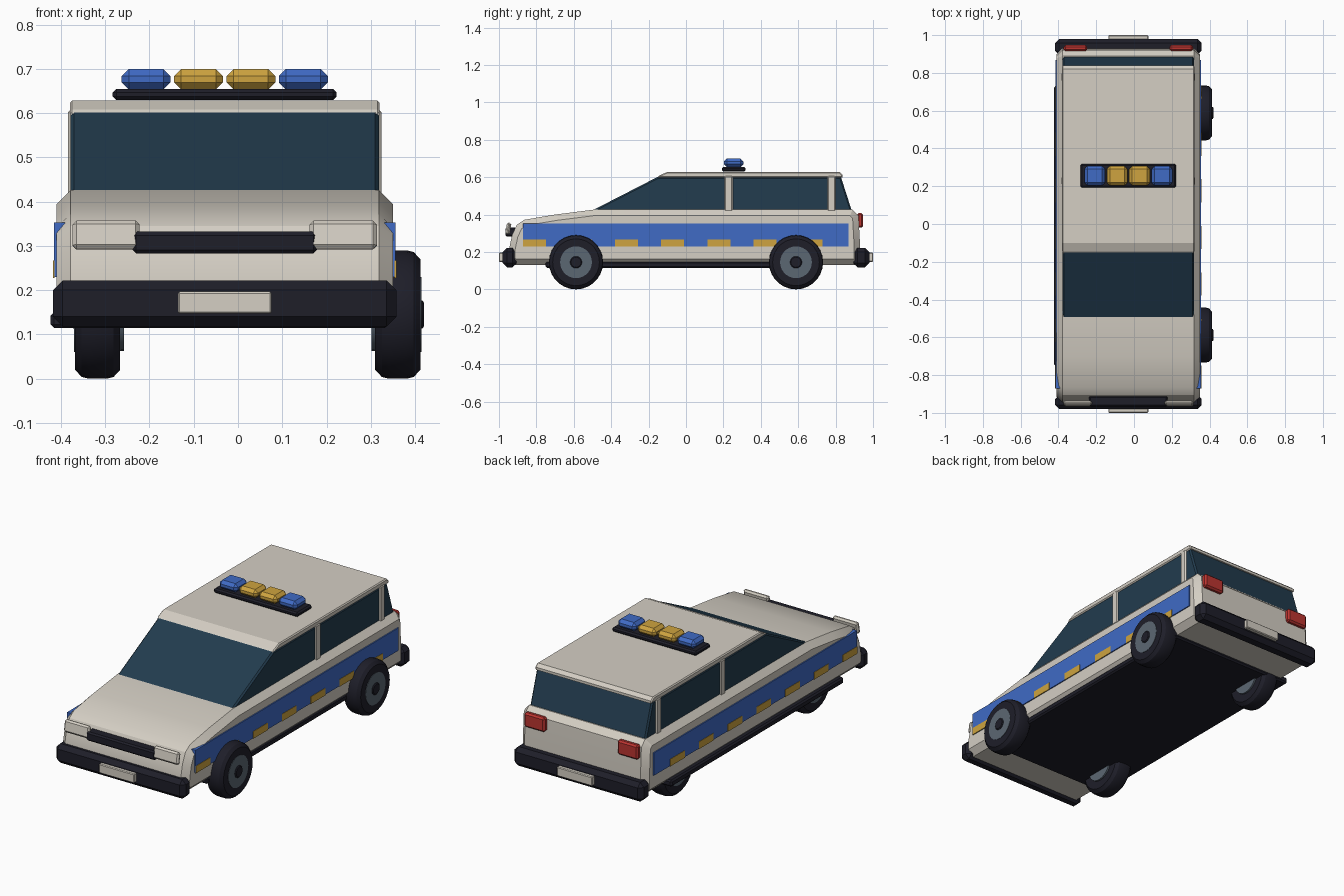
import bpy, bmesh, math
from mathutils import Matrix, Vector

if "Cube" in bpy.data.objects:
    bpy.data.objects.remove(bpy.data.objects["Cube"])

CX = -0.03  # the bodywork sits slightly left of the wheels


def material(name, rgb):
    m = bpy.data.materials.new(name)
    m.diffuse_color = (*rgb, 1)
    m.use_nodes = True
    m.node_tree.nodes["Principled BSDF"].inputs["Base Color"].default_value = m.diffuse_color
    return m


WHITE = material("off white paint", (0.66, 0.62, 0.55))
BLUE = material("blue", (0.05, 0.145, 0.56))
YELLOW = material("yellow", (0.62, 0.37, 0.05))
GLASS = material("dark glass", (0.016, 0.045, 0.077))
BLACK = material("black rubber", (0.013, 0.013, 0.022))
RED = material("red lamp", (0.5, 0.035, 0.03))
GREY = material("wheel grey", (0.105, 0.135, 0.17))


def finish(name, bm, mat):
    bmesh.ops.recalc_face_normals(bm, faces=bm.faces)
    me = bpy.data.meshes.new(name)
    bm.to_mesh(me)
    bm.free()
    me.materials.append(mat)
    ob = bpy.data.objects.new(name, me)
    bpy.context.collection.objects.link(ob)
    return ob


def box(name, x, y, z, mat, bevel=0.0, tilt=0.0):
    """Box from (min, max) ranges with chamfered edges."""
    bm = bmesh.new()
    size = [r[1] - r[0] for r in (x, y, z)]
    bmesh.ops.create_cube(bm, size=1, matrix=Matrix.Diagonal((*size, 1)))
    if bevel:
        bmesh.ops.bevel(bm, geom=bm.edges[:], offset=bevel, segments=1, affect='EDGES')
    centre = Vector([sum(r) / 2 for r in (x, y, z)])
    bm.transform(Matrix.Translation(centre) @ Matrix.Rotation(tilt, 4, 'X'))
    return finish(name, bm, mat)


def prism(name, profile, half, mat, bevel):
    """Side profile (y, z) extruded across x, with chamfered outer edges."""
    bm = bmesh.new()
    caps = []
    for s in (-1, 1):
        caps.append(bm.faces.new([bm.verts.new((CX + s * half, y, z)) for y, z in profile]))
    n = len(profile)
    a, b = [list(f.verts) for f in caps]
    for i in range(n):
        j = (i + 1) % n
        bm.faces.new((a[i], a[j], b[j], b[i]))
    edges = [e for f in caps for e in f.edges]
    bmesh.ops.recalc_face_normals(bm, faces=bm.faces)
    bmesh.ops.bevel(bm, geom=edges, offset=bevel, segments=1, affect='EDGES', clamp_overlap=True)
    return finish(name, bm, mat)


def lathe(name, outline, centre, side, mat, seg=28):
    """Closed disc turned round the x axis from (x, radius) points."""
    bm = bmesh.new()
    rings = []
    for x, r in outline:
        rings.append([bm.verts.new((centre[0] + side * x,
                                    centre[1] + r * math.sin(2 * math.pi * k / seg),
                                    centre[2] + r * math.cos(2 * math.pi * k / seg)))
                      for k in range(seg)])
    for p, q in zip(rings, rings[1:]):
        for k in range(seg):
            m = (k + 1) % seg
            bm.faces.new((p[k], p[m], q[m], q[k]))
    bm.faces.new(rings[0])
    bm.faces.new(rings[-1])
    return finish(name, bm, mat)


smooth = []

# lower body and underbody
smooth.append(prism("lower_body", [
    (-0.935, 0.13), (-0.947, 0.17), (-0.945, 0.22), (-0.93, 0.29), (-0.905, 0.345),
    (-0.865, 0.372), (-0.70, 0.400), (-0.495, 0.426), (0.89, 0.426), (0.922, 0.395),
    (0.93, 0.25), (0.93, 0.13)], 0.38, WHITE, 0.032))
box("underbody", (-0.424, 0.34), (-0.75, 0.73), (0.115, 0.15), BLACK, 0.008)

# cabin glass, roof and pillars
prism("cabin_glass", [(-0.50, 0.41), (-0.495, 0.425), (-0.15, 0.602), (0.828, 0.602),
                      (0.885, 0.425), (0.888, 0.41)], 0.348, GLASS, 0.008)
prism("roof", [(-0.155, 0.598), (-0.145, 0.608), (-0.10, 0.628), (0.82, 0.628),
               (0.838, 0.612), (0.838, 0.598)], 0.35, WHITE, 0.013)
for name, y in (("middle_pillar", 0.228), ("rear_pillar", 0.778)):
    box(name, (CX - 0.354, CX + 0.354), (y - 0.022, y + 0.022), (0.415, 0.608), WHITE, 0.006)

# side stripe with a row of yellow checks
box("blue_stripe", (CX - 0.386, CX + 0.386), (-0.872, 0.868), (0.23, 0.353), BLUE)
for s in (-1, 1):
    for i in range(7):
        y = -0.872 + i * 0.2465
        x = CX + s * 0.386
        box("yellow_check", (x - 0.002, x + 0.002), (y, y + 0.123), (0.228, 0.267), YELLOW)

# bumpers and number plates
bumper_x = (CX - 0.388, CX + 0.388)
box("front_bumper", bumper_x, (-0.98, -0.905), (0.118, 0.222), BLACK, 0.022)
box("rear_bumper", bumper_x, (0.895, 0.98), (0.118, 0.222), BLACK, 0.022)
for name, y in (("front_plate", (-1.0, -0.976)), ("rear_plate", (0.976, 1.0))):
    box(name, (CX - 0.106, CX + 0.106), y, (0.147, 0.197), WHITE, 0.004)

# grille, headlights and tail lights
box("grille", (CX - 0.208, CX + 0.208), (-0.966, -0.91), (0.283, 0.332), BLACK, 0.008)
for s in (-1, 1):
    x = CX + s * 0.268
    box("headlight", (x - 0.076, x + 0.076), (-0.962, -0.938), (0.292, 0.357), WHITE, 0.009,
        -math.radians(10))
    x = CX + s * 0.28
    box("tail_light", (x - 0.062, x + 0.062), (0.915, 0.947), (0.33, 0.408), RED, 0.009)

# roof light bar
box("light_bar_base", (CX - 0.253, CX + 0.253), (0.192, 0.318), (0.630, 0.655), BLACK, 0.008)
for i, mat in enumerate((BLUE, YELLOW, YELLOW, BLUE)):
    x = CX + (i - 1.5) * 0.1185
    box("roof_lamp", (x - 0.055, x + 0.055), (0.203, 0.307), (0.653, 0.70), mat, 0.016)

# wheels, with mirrored left side
for side, x in ((1, 0.361), (-1, -0.317)):
    for y in (-0.588, 0.588):
        c = (x, y, 0.145)
        smooth.append(lathe("tyre", [(-0.051, 0.105), (-0.051, 0.125), (-0.036, 0.141),
                                     (-0.02, 0.145), (0.02, 0.145), (0.036, 0.141),
                                     (0.051, 0.125), (0.051, 0.105)], c, side, BLACK))
        smooth.append(lathe("wheel_disc", [(-0.06, 0.082), (0.053, 0.085)], c, side, GREY))
        smooth.append(lathe("hub_cap", [(0.04, 0.032), (0.055, 0.032), (0.059, 0.027)],
                            c, side, BLACK, 16))

# smooth shading with crisp edges
bpy.ops.object.select_all(action='DESELECT')
for ob in smooth:
    ob.select_set(True)
bpy.context.view_layer.objects.active = smooth[0]
bpy.ops.object.shade_smooth_by_angle(angle=math.radians(30))
